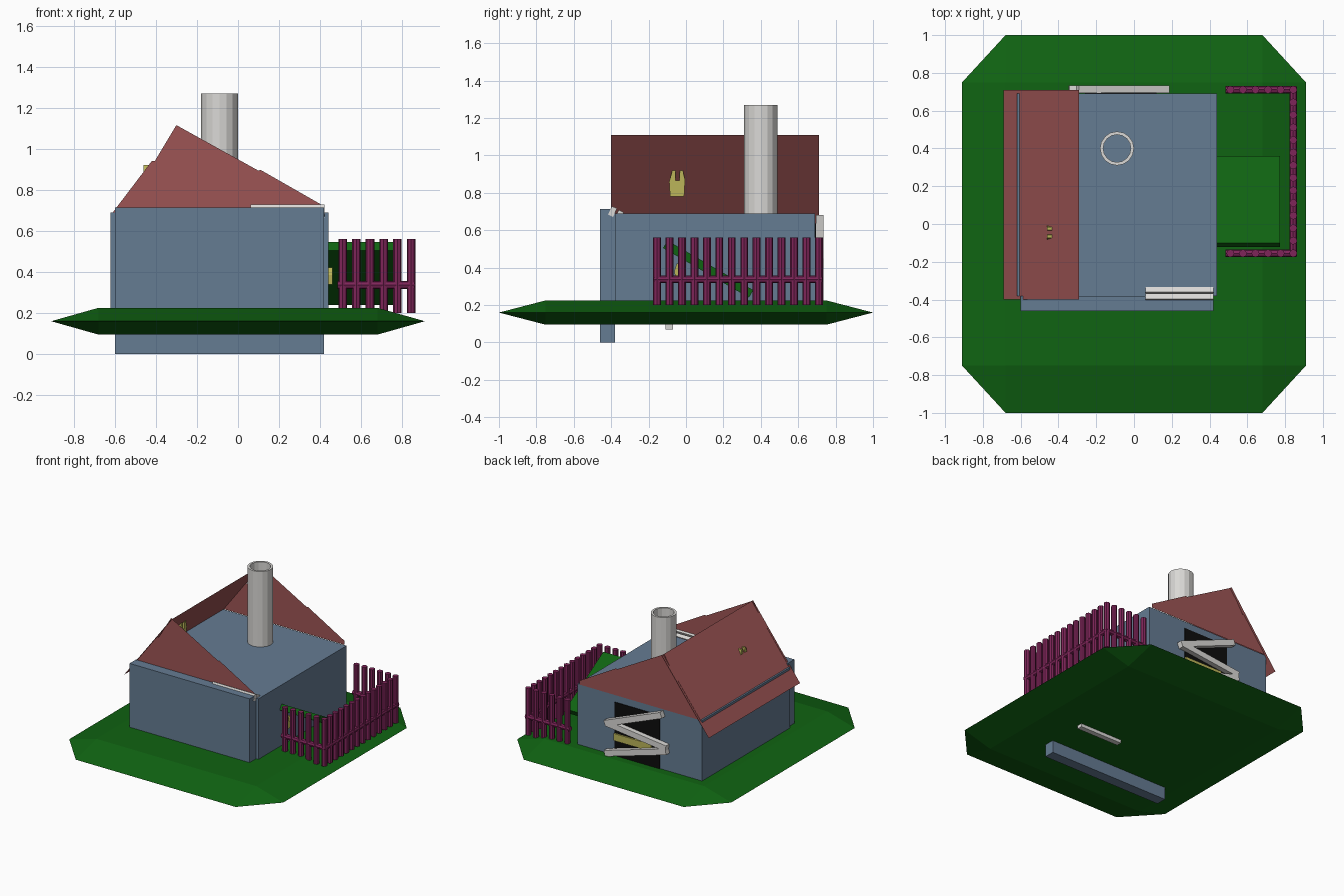
import bpy, bmesh, math
from mathutils import Vector

if "Cube" in bpy.data.objects:
    bpy.data.objects.remove(bpy.data.objects["Cube"])


def material(name, rgb):
    m = bpy.data.materials.new(name)
    m.diffuse_color = (*rgb, 1)
    m.use_nodes = True
    m.node_tree.nodes["Principled BSDF"].inputs["Base Color"].default_value = m.diffuse_color
    return m


GREEN = material("grass green", (0.005, 0.125, 0.006))
BLUE = material("wall blue", (0.13, 0.20, 0.29))
RED = material("roof red", (0.34, 0.09, 0.09))
PURPLE = material("fence purple", (0.21, 0.018, 0.10))
GREY = material("light grey", (0.70, 0.69, 0.67))
YELLOW = material("dull yellow", (0.50, 0.46, 0.10))
BLACK = material("black", (0.004, 0.004, 0.004))


def finish(name, bm, mat):
    bmesh.ops.recalc_face_normals(bm, faces=bm.faces)
    me = bpy.data.meshes.new(name)
    bm.to_mesh(me)
    bm.free()
    me.materials.append(mat)
    ob = bpy.data.objects.new(name, me)
    bpy.context.collection.objects.link(ob)
    return ob


def box(name, lo, hi, mat):
    """Axis-aligned box between two corners."""
    bm = bmesh.new()
    bmesh.ops.create_cube(bm, size=1)
    for v in bm.verts:
        v.co = [lo[i] + (v.co[i] + 0.5) * (hi[i] - lo[i]) for i in range(3)]
    return finish(name, bm, mat)


def turned_box(name, centre, size, rot, mat):
    ob = box(name, [-s / 2 for s in size], [s / 2 for s in size], mat)
    ob.location = centre
    ob.rotation_euler = rot
    return ob


def sheet(name, pts, mat, push=None):
    """Flat polygon, optionally extruded along a vector."""
    bm = bmesh.new()
    f = bm.faces.new([bm.verts.new(p) for p in pts])
    if push:
        r = bmesh.ops.extrude_face_region(bm, geom=[f], use_keep_orig=True)
        for v in r["geom"]:
            if isinstance(v, bmesh.types.BMVert):
                v.co += Vector(push)
    return finish(name, bm, mat)


def add_rod(bm, a, b, r, n=8):
    a, b = Vector(a), Vector(b)
    d = b - a
    mat = d.to_track_quat('Z', 'Y').to_matrix().to_4x4()
    mat.translation = (a + b) / 2
    bmesh.ops.create_cone(bm, cap_ends=True, segments=n, radius1=r, radius2=r,
                          depth=d.length, matrix=mat)


# Ground: thin lens with chamfered corners
bm = bmesh.new()
for sx in (-1, 1):
    for sy in (-1, 1):
        for p in ((0.68, 0.75, 0.225), (0.68, 0.75, 0.095),
                  (0.91, 0.75, 0.16), (0.68, 1.0, 0.16)):
            bm.verts.new((sx * p[0], sy * p[1], p[2]))
bmesh.ops.convex_hull(bm, input=bm.verts)
finish("ground", bm, GREEN)

# House walls
box("house_body", (-0.62, -0.38, 0.15), (0.44, 0.69, 0.69), BLUE)
box("front_wall", (-0.60, -0.46, 0), (0.42, -0.38, 0.715), BLUE)

# Roof: one sloping sheet and two stepped gables
sheet("roof_slope", [(-0.69, -0.40, 0.58), (-0.69, 0.71, 0.58),
                     (-0.29, 0.71, 1.11), (-0.29, -0.40, 1.11)], RED)
profile = [(-0.61, 0.69), (-0.42, 0.94), (-0.405, 0.94), (-0.30, 1.115),
           (0.10, 0.893), (0.11, 0.897), (0.42, 0.72), (0.42, 0.69)]
for label, y in (("front", -0.384), ("back", 0.694)):
    sheet(label + "_gable", [(x, y, z) for x, z in profile], RED)

# Chimney: open tube
bm = bmesh.new()
N = 16
rings = [[bm.verts.new((-0.09 + r * math.cos(2 * math.pi * i / N),
                        0.40 + r * math.sin(2 * math.pi * i / N), z))
          for i in range(N)]
         for r, z in ((0.09, 0.68), (0.09, 1.27), (0.073, 1.27), (0.073, 0.68))]
for k in range(4):
    a, b = rings[k], rings[(k + 1) % 4]
    for i in range(N):
        j = (i + 1) % N
        bm.faces.new((a[i], a[j], b[j], b[i]))
finish("chimney", bm, GREY)

# Back doorway with boards nailed across it
box("back_doorway", (-0.26, 0.688, 0.22), (0.12, 0.696, 0.635), BLACK)
for i, (x1, z1, x2, z2) in enumerate(((0.18, 0.47, -0.30, 0.66),
                                      (0.17, 0.475, -0.34, 0.415),
                                      (0.18, 0.24, -0.34, 0.39))):
    dx, dz = x2 - x1, z2 - z1
    turned_box("back_board_%d" % (i + 1),
               ((x1 + x2) / 2, 0.714, (z1 + z2) / 2),
               (math.hypot(dx, dz), 0.04, 0.045),
               (0, math.atan2(dz, -dx), 0), GREY)
box("back_doorway_bar", (-0.20, 0.69, 0.345), (0.12, 0.708, 0.40), YELLOW)

# Boards by the front wall
for y, z in ((-0.393, 0.70), (-0.357, 0.68)):
    turned_box("front_board", (0.242, y, z), (0.36, 0.03, 0.05),
               (math.radians(-25), 0, 0), GREY)
box("lower_board", (0.06, -0.11, 0.07), (0.42, -0.07, 0.12), GREY)

# Sloping cellar cover on the right side
turned_box("cellar_cover", (0.60, 0.1185, 0.3925), (0.345, 0.53, 0.046),
           (math.radians(-30), 0, 0), GREEN)

# Notched yellow tags in the roof and on the right wall
tag = [(-0.04, -0.07), (0.035, -0.07), (0.04, 0.02), (0.028, 0.07), (0.012, 0.07),
       (0.01, 0.015), (-0.01, 0.015), (-0.012, 0.07), (-0.028, 0.07), (-0.045, 0.01)]
sheet("roof_tag", [(-0.46, -0.045 + y, 0.85 + z) for y, z in tag], YELLOW, (0.028, 0, 0))
sheet("wall_tag", [(0.435, -0.03 + y * 0.7, 0.38 + z * 0.6) for y, z in tag],
      YELLOW, (0.025, 0, 0))

# Fence around the right yard
STEP, X0, X1, Y0, Y1 = 0.0666, 0.51, 0.843, -0.155, 0.711
spots = [(X1, Y0 + i * STEP) for i in range(14)]
spots += [(X0 + i * STEP, y) for i in range(5) for y in (Y0, Y1)]
bm = bmesh.new()
for x, y in spots:
    add_rod(bm, (x, y, 0.20), (x, y, 0.56), 0.021)
finish("fence_pickets", bm, PURPLE)
bm = bmesh.new()
for a, b in (((0.485, Y0), (0.86, Y0)), ((0.485, Y1), (0.86, Y1)),
             ((X1, Y0 - 0.015), (X1, Y1 + 0.015))):
    add_rod(bm, (*a, 0.337), (*b, 0.337), 0.02)
finish("fence_rails", bm, PURPLE)
